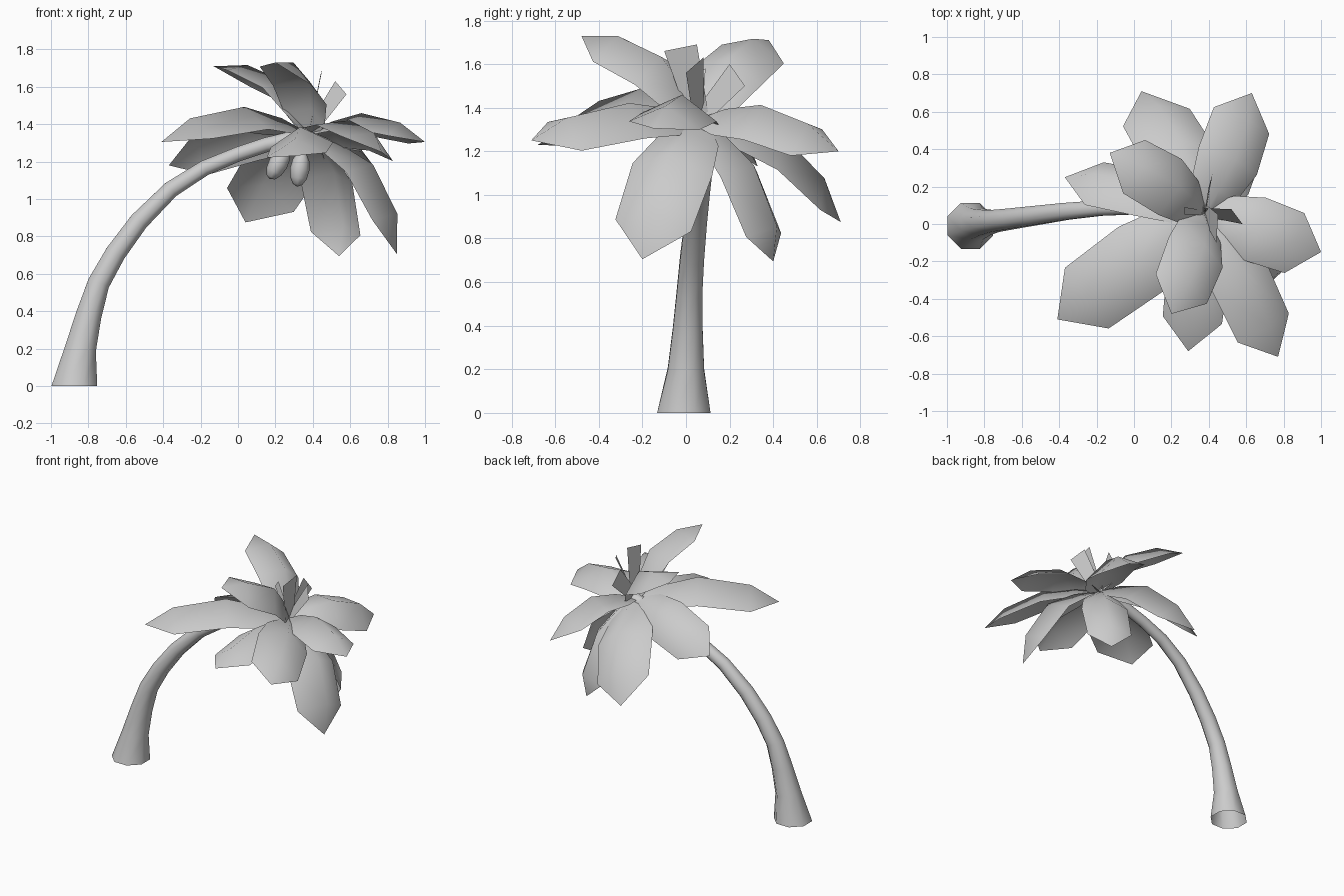
import bpy, bmesh, math
from mathutils import Vector, Matrix

cube = bpy.data.objects.get("Cube")
if cube:
    bpy.data.objects.remove(cube)

# One plain grey for the whole tree
grey = bpy.data.materials.new("plain grey")
grey.use_nodes = True
colour = (0.6, 0.6, 0.6, 1)
grey.diffuse_color = colour
grey.node_tree.nodes["Principled BSDF"].inputs["Base Color"].default_value = colour

UP = Vector((0, 0, 1))
CROWN = Vector((0.38, 0.06, 1.35))


def finish(name, bm, smooth=True):
    """Turn a bmesh into a named, shaded object."""
    mesh = bpy.data.meshes.new(name)
    bm.to_mesh(mesh)
    bm.free()
    mesh.materials.append(grey)
    for face in mesh.polygons:
        face.use_smooth = smooth
    obj = bpy.data.objects.new(name, mesh)
    bpy.context.scene.collection.objects.link(obj)


def bridge(bm, row_a, row_b, closed=False):
    """Join two rows of vertices with quads."""
    count = len(row_a)
    for i in range(count if closed else count - 1):
        j = (i + 1) % count
        bm.faces.new((row_a[i], row_a[j], row_b[j], row_b[i]))


def trunk(path, sides=8):
    """Sweep a tapering open tube along a leaning path of (x, y, z, radius)."""
    bm = bmesh.new()
    points = [Vector(p[:3]) for p in path]
    rings = []
    for i, p in enumerate(path):
        along = UP if i == 0 else points[min(i + 1, len(path) - 1)] - points[i - 1]
        along = along.normalized()
        across = Vector((0, 1, 0)).cross(along).normalized()
        other = along.cross(across)
        ring = []
        for k in range(sides):
            a = math.tau * (k + 0.5) / sides
            offset = across * math.cos(a) + other * math.sin(a)
            ring.append(bm.verts.new(points[i] + offset * p[3] * 1.06))
        rings.append(ring)
    for a, b in zip(rings, rings[1:]):
        bridge(bm, a, b, True)
    finish("trunk", bm)


def frond(name, tip, width, roll, bend=0.2, corner=0.77):
    """Arched leaf folded along its ridge: rows of left, ridge, right, then a point."""
    bm = bmesh.new()
    tip = Vector(tip)
    reach = tip - CROWN
    length = reach.length
    ahead = reach.normalized()
    side = UP.cross(ahead).normalized()
    side.rotate(Matrix.Rotation(roll, 3, ahead))
    normal = ahead.cross(side)
    rows = []
    # fraction along the leaf, share of the width, share of the bend, fold depth
    for t, w, lift, fold in ((0, 0.25, 0, 0.05), (0.18, 0.8, 0.5, 0.22),
                             (0.43, 1.05, 0.9, 0.3), (corner, 1, 0.65, 0.27)):
        ridge = CROWN + reach * t + normal * bend * lift * length
        drop = normal * fold * width
        half = side * w * width / 2
        rows.append([bm.verts.new(p) for p in
                     (ridge - half - drop, ridge, ridge + half - drop)])
    for a, b in zip(rows, rows[1:]):
        bridge(bm, a, b)
    point = bm.verts.new(tip)
    right, ridge, left = rows[-1]
    bm.faces.new((right, ridge, point))
    bm.faces.new((ridge, left, point))
    bmesh.ops.recalc_face_normals(bm, faces=bm.faces)
    bm.normal_update()
    if sum(f.normal.dot(normal) for f in bm.faces) < 0:
        bmesh.ops.reverse_faces(bm, faces=bm.faces)
    finish(name, bm)


def shoot(name, corner_a, corner_b):
    """Flat young leaf widening from the crown to two outer corners."""
    bm = bmesh.new()
    a, b = Vector(corner_a), Vector(corner_b)
    half = (b - a) * 0.3
    bm.faces.new([bm.verts.new(p) for p in (CROWN - half, CROWN + half, b, a)])
    finish(name, bm, False)


def coconut(name, centre, tilt):
    """Long rounded nut hanging below the crown."""
    bm = bmesh.new()
    place = (Matrix.Translation(centre) @ Matrix.Rotation(tilt, 4, 'Y')
             @ Matrix.Diagonal((0.052, 0.052, 0.095, 1)))
    bmesh.ops.create_uvsphere(bm, u_segments=8, v_segments=6, radius=1, matrix=place)
    finish(name, bm)


# Leaning trunk
trunk([(-0.875, -0.01, 0, 0.125), (-0.842, 0, 0.2, 0.085), (-0.798, 0.008, 0.38, 0.07),
       (-0.745, 0.016, 0.55, 0.06), (-0.655, 0.028, 0.71, 0.056), (-0.53, 0.045, 0.88, 0.052),
       (-0.36, 0.068, 1.05, 0.046), (-0.18, 0.085, 1.165, 0.042), (0, 0.09, 1.24, 0.04),
       (0.15, 0.09, 1.29, 0.04), (0.38, 0.07, 1.34, 0.045)])

# Crown of fronds
frond("front_right_frond", (-0.41, -0.51, 1.305), 0.4, 0, 0.185, 0.8)
frond("front_frond", (0.29, -0.68, 1.23), 0.32, 0.08, 0.13, 0.78)
frond("front_left_frond", (0.77, -0.71, 1.25), 0.34, -0.4, 0.16, 0.8)
frond("left_frond", (1, -0.15, 1.305), 0.34, -0.12, 0.22)
frond("left_hanging_frond", (0.85, -0.2, 0.705), 0.37, -0.24, 0.24, 0.79)
frond("back_left_frond", (0.63, 0.7, 1.2), 0.35, 0.36, 0.22)
frond("back_hanging_frond", (0.54, 0.4, 0.695), 0.31, 0.12, 0.21, 0.83)
frond("back_right_hanging_frond", (0.04, 0.71, 0.875), 0.39, 0.4, 0.21)
frond("right_frond", (-0.37, 0.25, 1.18), 0.31, 0.66, 0.18, 0.79)
frond("back_right_raised_frond", (-0.13, 0.38, 1.71), 0.32, 0.32, 0.24)
frond("front_raised_frond", (0.2, -0.48, 1.73), 0.33, -0.36, 0.25)

# Young upright shoots
shoot("upright_shoot", (0.44, -0.1, 1.66), (0.45, 0.05, 1.69))
shoot("left_shoot", (0.58, 0, 1.56), (0.52, 0.08, 1.63))
shoot("back_shoot", (0.4, 0.2, 1.6), (0.42, 0.27, 1.5))
shoot("right_shoot", (0.27, 0.05, 1.56), (0.27, 0.09, 1.58))

# Coconuts
coconut("right_coconut", (0.215, 0, 1.19), 0.5)
coconut("left_coconut", (0.33, -0.02, 1.16), 0.15)
